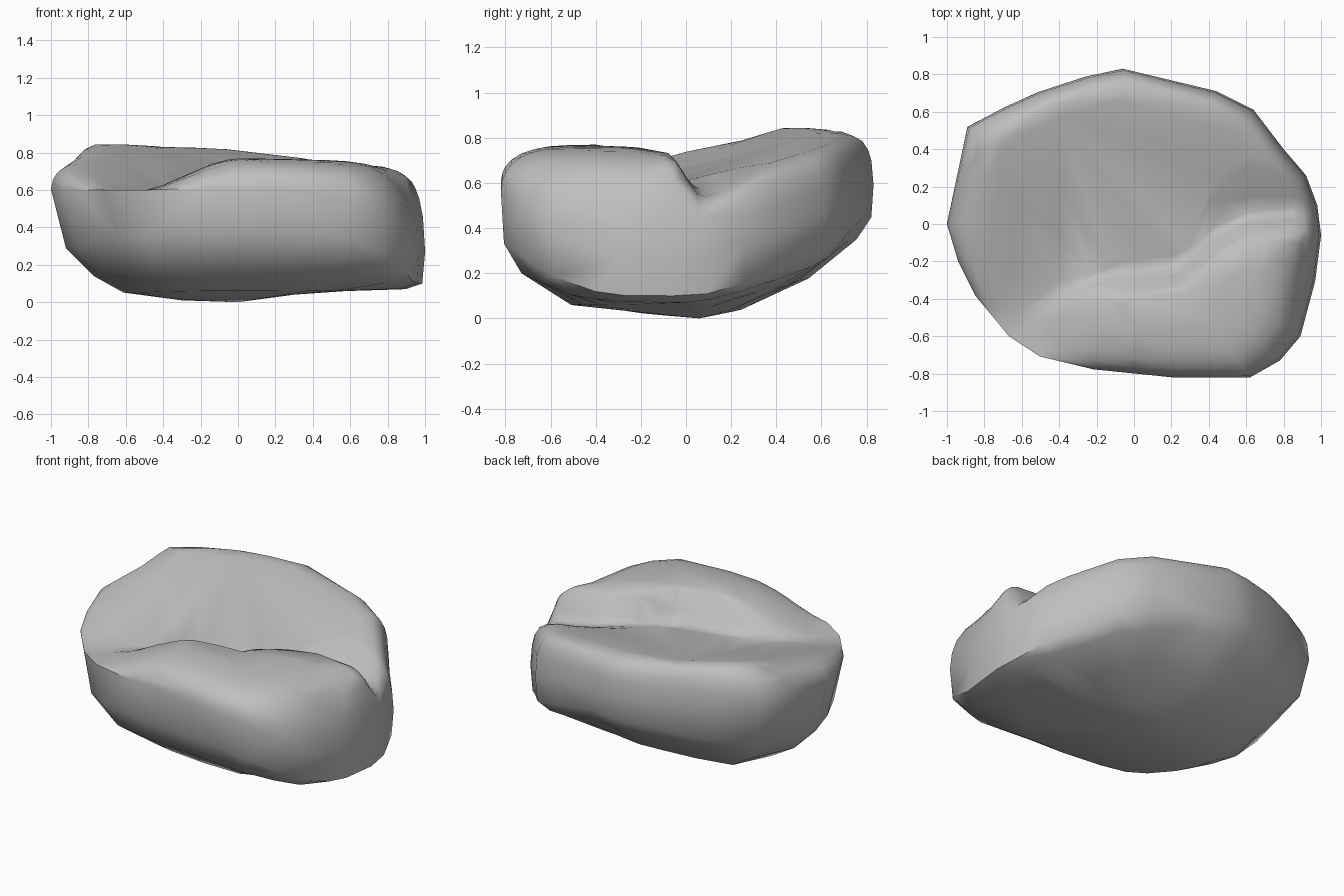
import bpy
import bmesh
from mathutils import Vector

cube = bpy.data.objects.get("Cube")
if cube:
    bpy.data.objects.remove(cube, do_unlink=True)

# Plan outline of the boulder, counter-clockwise from the left end
OUTLINE = [(-1, 0), (-.94, -.2), (-.85, -.38), (-.67, -.6), (-.5, -.71), (-.2, -.78),
           (.2, -.82), (.62, -.82), (.78, -.73), (.89, -.6), (.97, -.3), (1, -.06),
           (.98, .1), (.92, .26), (.8, .4), (.64, .61), (.44, .71), (-.06, .83),
           (-.25, .79), (-.5, .71), (-.68, .63), (-.89, .52), (-.95, .25)]

# Underside profiles (plan scale, height) from the widest line inwards
LOWER = {
    "front": [(1, .6), (.985, .37), (.89, .22), (.62, .06), (.3, .03)],
    "back": [(1, .6), (.99, .45), (.91, .35), (.66, .18), (.3, .04)],
    "left": [(1, .6), (.92, .29), (.77, .14), (.61, .05), (.3, .01)],
    "right": [(1, .27), (.985, .1), (.9, .07), (.6, .06), (.3, .04)],
}
CREASE = [(-.5, -.38), (-.3, -.27), (.25, -.21), (.45, -.01), (.6, .07), (1, .09)]
STEPS = 4
RINGS = 26


def lerp(a, b, t):
    return a + (b - a) * t


def smooth(t):
    t = max(0, min(1, t))
    return t * t * (3 - 2 * t)


def crease_y(x):
    for (xa, ya), (xb, yb) in zip(CREASE, CREASE[1:]):
        if x <= xb:
            return lerp(ya, yb, max(0, (x - xa) / (xb - xa)))
    return CREASE[-1][1]


def top_height(x, y):
    # Sloping dished slab behind the crease, raised lump in front of it
    slab = .64 + .26 * y - .08 * x + .12 * max(0, -x - .4)
    slab = min(slab, .85 - .09 * max(0, x + .4))
    slab -= .05 * smooth((x - .3) / .5) * smooth(1 - abs(y - crease_y(x)) / .3)
    slab = max(slab, .59 - .06 * max(0, x))
    lump = .77 - .02 * max(0, x) - .04 * smooth((y + .3) / .4)
    rise = smooth((crease_y(x) - y) / .16) * smooth((x + .58) / .6)
    return lerp(slab, max(slab, lump), rise)


def lower_point(x, y, i):
    # Blend the four profiles by direction, with a squarer mix at the front
    power = 1.6 if y > 0 else lerp(4, 2, smooth(-x / .5))
    ex, ey = abs(x) ** power, abs(y / .82) ** power
    a = LOWER["right" if x > 0 else "left"][i]
    b = LOWER["back" if y > 0 else "front"][i]
    s, z = (lerp(q, p, ex / (ex + ey)) for p, q in zip(a, b))
    return Vector((x * s, y * s, z))


rim = []
for a, b in zip(OUTLINE, OUTLINE[1:] + OUTLINE[:1]):
    rim += [Vector(a).lerp(Vector(b), k / STEPS) for k in range(STEPS)]

bm = bmesh.new()
rings = []
# Underside, from the bottom up to the widest line
for i in reversed(range(len(LOWER["front"]))):
    rings.append([bm.verts.new(lower_point(x, y, i)) for x, y in rim])
# Rounded shoulder and top surface, with a crisper shoulder at the back
for j in range(1, RINGS):
    s = 1 - (j / RINGS) ** 1.4
    ring = []
    for x, y in rim:
        fill = (1 - s ** lerp(8, 20, smooth((y + .3 * x) / .4))) ** .5
        mid = lower_point(x, y, 0).z
        ring.append(bm.verts.new((x * s, y * s, lerp(mid, top_height(x * s, y * s), fill))))
    rings.append(ring)

n = len(rim)
for low, high in zip(rings, rings[1:]):
    for k in range(n):
        m = (k + 1) % n
        bm.faces.new((low[k], low[m], high[m], high[k]))
# Close the bottom and top
for ring, hub_place in ((rings[0], (0, .06, 0)), (rings[-1], (0, 0, top_height(0, 0)))):
    hub = bm.verts.new(hub_place)
    for k in range(n):
        bm.faces.new((ring[k], ring[(k + 1) % n], hub))
bmesh.ops.recalc_face_normals(bm, faces=bm.faces)

mesh = bpy.data.meshes.new("boulder")
bm.to_mesh(mesh)
bm.free()
boulder = bpy.data.objects.new("boulder", mesh)
bpy.context.collection.objects.link(boulder)

# Stone colour
stone = bpy.data.materials.new("grey stone")
stone.use_nodes = True
colour = (.52, .52, .52, 1)
stone.diffuse_color = colour
stone.node_tree.nodes["Principled BSDF"].inputs["Base Color"].default_value = colour
mesh.materials.append(stone)

# Reduce to broad planes, then shade softly
planes = boulder.modifiers.new("broad planes", "DECIMATE")
planes.ratio = .12
bpy.context.view_layer.objects.active = boulder
boulder.select_set(True)
bpy.ops.object.modifier_apply(modifier=planes.name)
bpy.ops.object.shade_smooth_by_angle(angle=.9)
